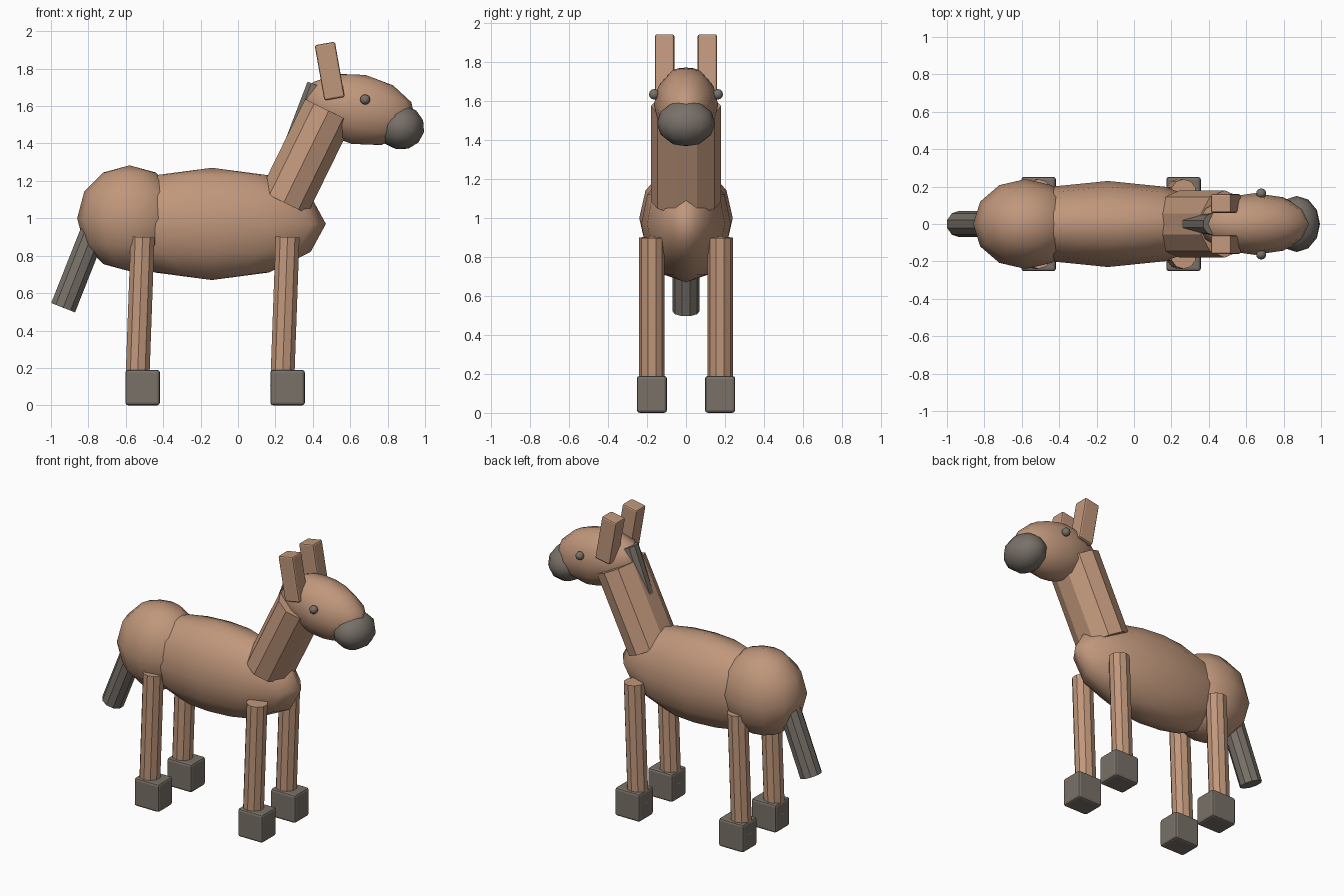
import bpy
from math import radians
from mathutils import Vector

cube = bpy.data.objects.get("Cube")
if cube:
    bpy.data.objects.remove(cube, do_unlink=True)


def material(name, rgb):
    mat = bpy.data.materials.new(name)
    mat.use_nodes = True
    color = (*rgb, 1)
    mat.diffuse_color = color
    mat.node_tree.nodes["Principled BSDF"].inputs["Base Color"].default_value = color
    return mat


TAN = material("tan coat", (0.53, 0.31, 0.2))
GREY = material("warm grey", (0.19, 0.165, 0.14))


def finish(name, mat):
    obj = bpy.context.object
    obj.name = name
    obj.data.materials.append(mat)
    return obj


def ellipsoid(name, mat, center, radii, tilt=0):
    """Coarse smooth-shaded ball, tilted nose-down about the y axis."""
    bpy.ops.mesh.primitive_uv_sphere_add(segments=12, ring_count=6, radius=1,
                                         location=center, rotation=(0, radians(tilt), 0))
    bpy.context.object.scale = radii
    bpy.ops.object.shade_smooth()
    return finish(name, mat)


def tube(name, mat, bottom, top, rx, ry):
    """Ten-sided flat-shaded cylinder between two points."""
    a, b = Vector(bottom), Vector(top)
    axis = b - a
    bpy.ops.mesh.primitive_cylinder_add(vertices=10, radius=1, depth=axis.length,
                                        location=(a + b) / 2)
    obj = finish(name, mat)
    obj.rotation_euler = (0, Vector((0, 0, 1)).angle(axis) * (1 if axis.x > 0 else -1), 0)
    obj.scale = (rx, ry, 1)
    return obj


def block(name, mat, center, size, tilt=0, bevel=0.015):
    """Box with softened edges."""
    bpy.ops.mesh.primitive_cube_add(size=1, location=center)
    obj = finish(name, mat)
    obj.scale = size
    bpy.ops.object.transform_apply(location=False, rotation=False, scale=True)
    obj.rotation_euler = (0, radians(tilt), 0)
    mod = obj.modifiers.new("Soft edges", 'BEVEL')
    mod.width = bevel
    mod.segments = 2
    return obj


# Torso and rump
ellipsoid("body", TAN, (-0.14, 0, 0.97), (0.61, 0.23, 0.30))
ellipsoid("rump", TAN, (-0.58, 0, 1.0), (0.28, 0.24, 0.283))

# Neck, head and muzzle
tube("neck", TAN, (0.245, 0, 1.085), (0.485, 0, 1.575), 0.148, 0.18)
ellipsoid("head", TAN, (0.645, 0, 1.582), (0.31, 0.165, 0.188), 11.5)
ellipsoid("muzzle", GREY, (0.87, 0, 1.487), (0.127, 0.15, 0.12), 11.5)

# Mane and tail
tube("mane", GREY, (0.28, 0, 1.33), (0.425, 0, 1.71), 0.06, 0.06)
tube("tail", GREY, (-0.935, 0, 0.522), (-0.75, 0, 0.99), 0.072, 0.07)

# Paired parts on each flank
for side, s in (("left", 1), ("right", -1)):
    ellipsoid(side + "_eye", GREY, (0.68, s * 0.163, 1.635), (0.027, 0.027, 0.027))
    block(side + "_ear", TAN, (0.49, s * 0.11, 1.787), (0.11, 0.10, 0.30), -10, 0.01)
    for end, x in (("front", 0.265), ("rear", -0.51)):
        tube(f"{end}_{side}_leg", TAN, (x - 0.029, s * 0.175, 0.1),
             (x, s * 0.175, 0.9), 0.067, 0.065)
        block(f"{end}_{side}_hoof", GREY, (x, s * 0.175, 0.095), (0.185, 0.155, 0.19))
